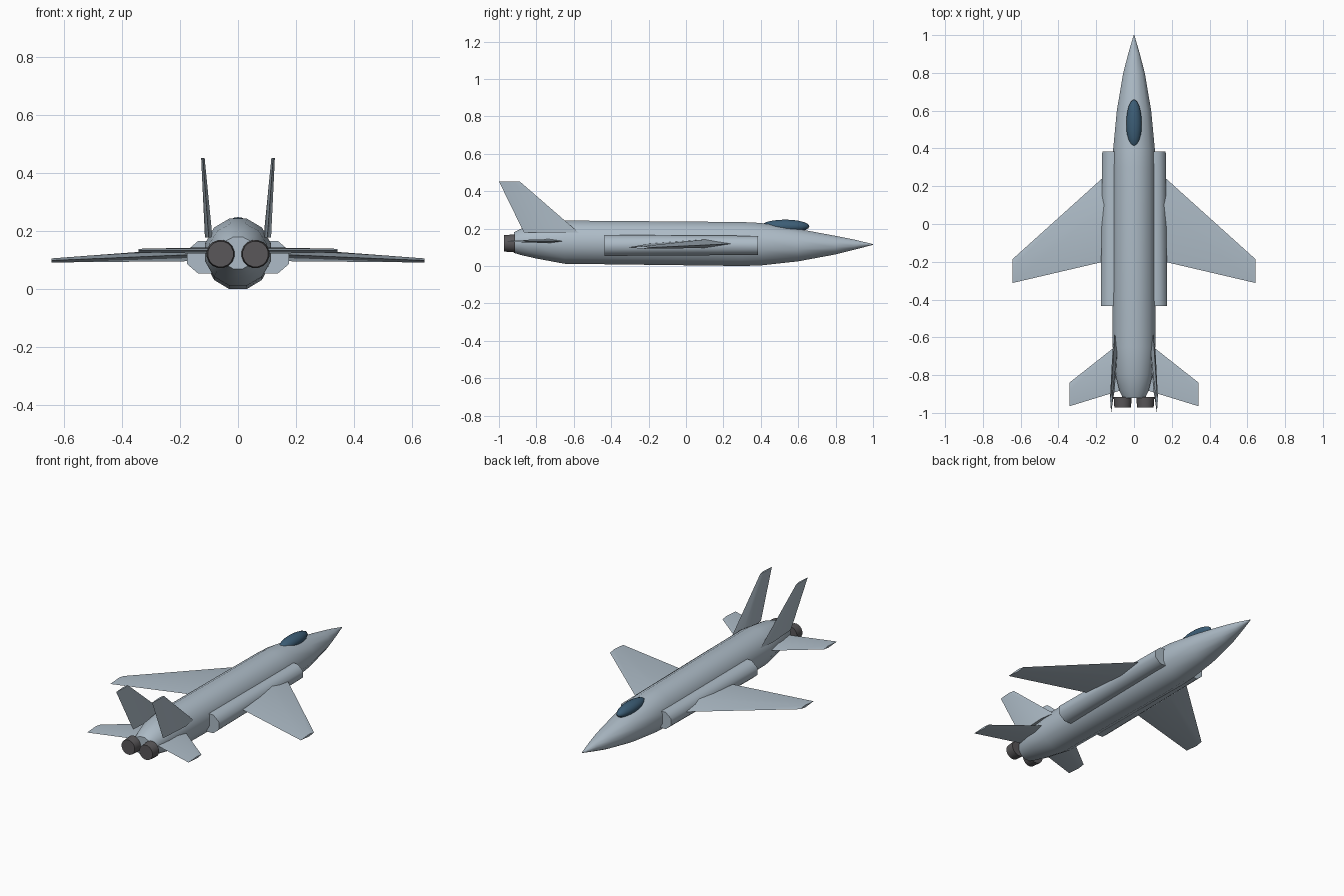
import bpy, bmesh, math
from mathutils import Vector

if "Cube" in bpy.data.objects:
    bpy.data.objects.remove(bpy.data.objects["Cube"])


def material(name, rgb):
    m = bpy.data.materials.new(name)
    m.diffuse_color = (*rgb, 1)
    m.use_nodes = True
    m.node_tree.nodes["Principled BSDF"].inputs["Base Color"].default_value = m.diffuse_color
    return m


GREY = material("pale_grey_paint", (0.42, 0.50, 0.57))
BLUE = material("dark_blue_glass", (0.045, 0.11, 0.18))
DARK = material("dark_metal", (0.10, 0.095, 0.10))


def finish(bm, name, mat, angle=35):
    bmesh.ops.recalc_face_normals(bm, faces=bm.faces)
    me = bpy.data.meshes.new(name)
    bm.to_mesh(me)
    bm.free()
    me.materials.append(mat)
    ob = bpy.data.objects.new(name, me)
    bpy.context.collection.objects.link(ob)
    bpy.ops.object.select_all(action='DESELECT')
    ob.select_set(True)
    bpy.context.view_layer.objects.active = ob
    bpy.ops.object.shade_smooth_by_angle(angle=math.radians(angle))
    return ob


def loft(name, rings, mat, angle=35):
    """Skin a list of equal-length point rings and cap both ends."""
    bm = bmesh.new()
    vs = [[bm.verts.new(p) for p in r] for r in rings]
    n = len(vs[0])
    for a, b in zip(vs, vs[1:]):
        for i in range(n):
            j = (i + 1) % n
            bm.faces.new((a[i], a[j], b[j], b[i]))
    bm.faces.new(vs[0])
    bm.faces.new(vs[-1])
    return finish(bm, name, mat, angle)


def ring(x, y, z, rx, rz, n):
    """Flat-sided polygon across y; rx and rz reach the flats."""
    k = 1 / math.cos(math.pi / n)
    angs = [2 * math.pi * (i + 0.5) / n for i in range(n)]
    return [(x + rx * k * math.cos(a), y, z + rz * k * math.sin(a)) for a in angs]


def foil(x, z, lead, trail, half, up):
    """Diamond section running along y, thickest at a third of the chord."""
    mid = lead + 0.33 * (trail - lead)
    c, t = Vector((x, 0, z)), Vector(up) * half
    return [c + Vector((0, lead, 0)), c + t + Vector((0, mid, 0)),
            c + Vector((0, trail, 0)), c - t + Vector((0, mid, 0))]


# Fuselage: y, half width, bottom z, top z
STATIONS = [(1.0, 0.002, 0.113, 0.117), (0.9, 0.031, 0.087, 0.141),
            (0.8, 0.057, 0.062, 0.161), (0.6, 0.091, 0.025, 0.198),
            (0.4, 0.110, 0.003, 0.230), (0.3, 0.112, 0.0, 0.235),
            (-0.65, 0.113, 0.012, 0.243), (-0.80, 0.098, 0.040, 0.225),
            (-0.88, 0.078, 0.058, 0.200), (-0.92, 0.060, 0.070, 0.180)]
loft("fuselage", [ring(0, y, (b + t) / 2, w, (t - b) / 2, 12)
                  for y, w, b, t in STATIONS], GREY, 40)

# Canopy
bm = bmesh.new()
bmesh.ops.create_uvsphere(bm, u_segments=16, v_segments=10, radius=1)
for v in bm.verts:
    v.co = (v.co.x * 0.041, 0.53 + v.co.y * 0.13, 0.212 + v.co.z * 0.036)
finish(bm, "canopy", BLUE, 60)

for side, s in (("left", -1), ("right", 1)):
    # Side intake
    loft(side + "_intake", [ring(s * 0.108, 0.385, 0.11, 0.060, 0.051, 8),
                            ring(s * 0.110, -0.435, 0.11, 0.066, 0.056, 8)], GREY, 50)
    # Main wing
    loft(side + "_wing", [foil(s * 0.09, 0.122, 0.312, -0.183, 0.025, (0, 0, 1)),
                          foil(s * 0.642, 0.099, -0.185, -0.312, 0.007, (0, 0, 1))], GREY, 30)
    # Horizontal tail
    loft(side + "_tailplane", [foil(s * 0.05, 0.133, -0.61, -0.875, 0.012, (0, 0, 1)),
                               foil(s * 0.342, 0.133, -0.84, -0.965, 0.006, (0, 0, 1))], GREY, 30)
    # Upright fin, leaning slightly outward
    loft(side + "_fin", [foil(s * 0.101, 0.178, -0.573, -0.866, 0.013, (1, 0, 0)),
                         foil(s * 0.121, 0.452, -0.889, -1.0, 0.006, (1, 0, 0))], GREY, 30)
    # Engine nozzle
    loft(side + "_nozzle", [ring(s * 0.06, -0.915, 0.121, 0.048, 0.048, 16),
                            ring(s * 0.06, -0.972, 0.121, 0.044, 0.044, 16)], DARK)
